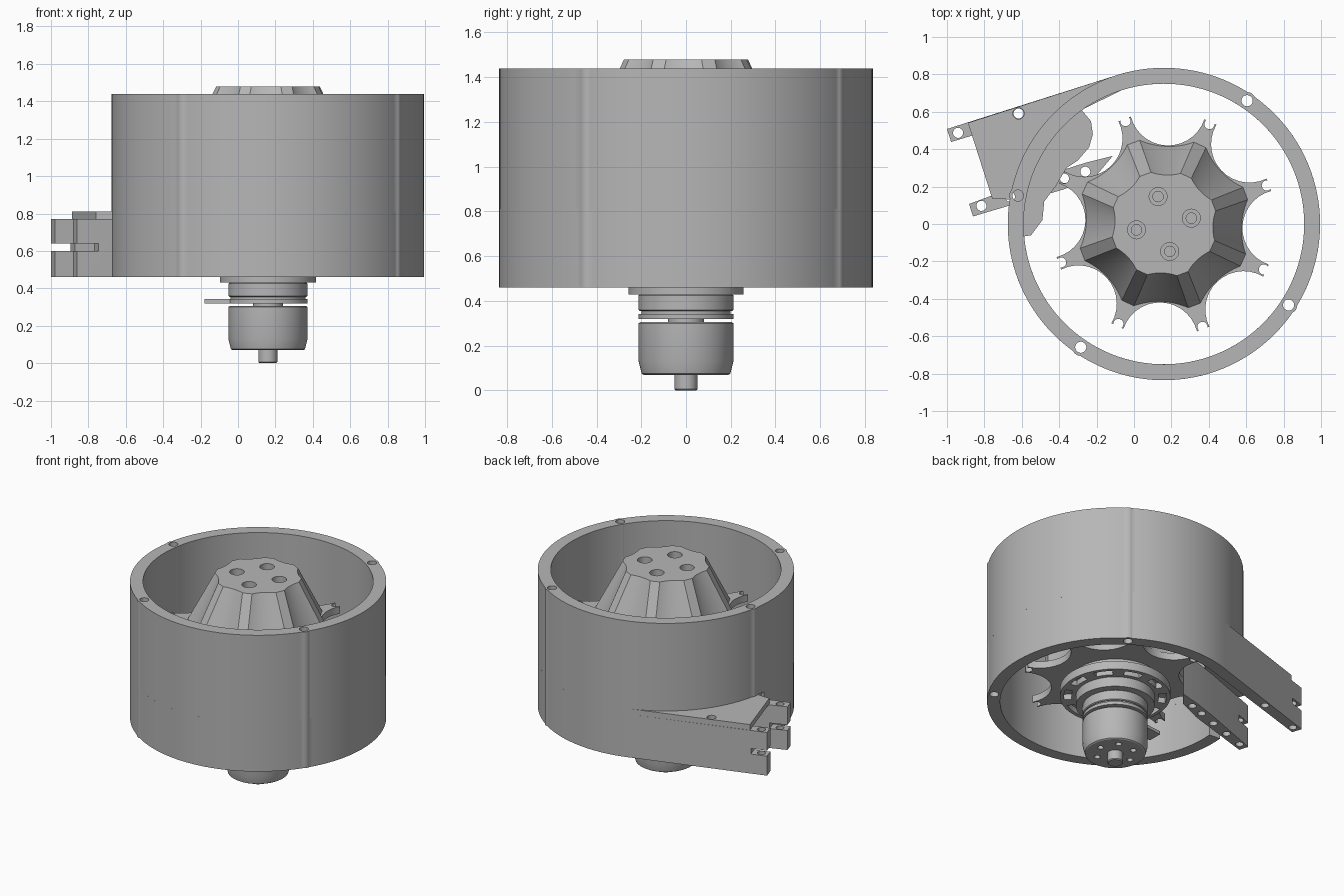
import bpy, bmesh
from math import sin, cos, atan2, radians, pi, hypot

cube = bpy.data.objects.get("Cube")
if cube:
    bpy.data.objects.remove(cube)

grey = bpy.data.materials.new("plain grey")
grey.use_nodes = True
grey.diffuse_color = (0.47, 0.47, 0.47, 1)
grey.node_tree.nodes["Principled BSDF"].inputs["Base Color"].default_value = (0.47, 0.47, 0.47, 1)

CX = 0.16  # axis of the housing and motor


def loft(name, layers):
    """Solid through a stack of (z, outline) layers with equal point counts."""
    bm = bmesh.new()
    rows = [[bm.verts.new((x, y, z)) for x, y in pts] for z, pts in layers]
    n = len(rows[0])
    bm.faces.new(rows[0][::-1])
    bm.faces.new(rows[-1])
    for a, b in zip(rows, rows[1:]):
        for i in range(n):
            j = (i + 1) % n
            bm.faces.new((a[i], a[j], b[j], b[i]))
    bmesh.ops.recalc_face_normals(bm, faces=bm.faces)
    mesh = bpy.data.meshes.new(name)
    bm.to_mesh(mesh)
    bm.free()
    mesh.materials.append(grey)
    ob = bpy.data.objects.new(name, mesh)
    bpy.context.collection.objects.link(ob)
    return ob


def prism(name, pts, z0, z1):
    return loft(name, [(z0, pts), (z1, pts)])


def circle(r, x=CX, y=0, n=32):
    return [(x + r * cos(2 * pi * i / n), y + r * sin(2 * pi * i / n)) for i in range(n)]


def polar(r, deg):
    return CX + r * cos(radians(deg)), r * sin(radians(deg))


def lathe(name, profile, n=64):
    return loft(name, [(z, circle(r, n=n)) for r, z in profile])


def combine(ob, tools, op='DIFFERENCE'):
    """Apply boolean tools one after the other and remove them."""
    for tool in tools:
        tool.hide_render = True
        mod = ob.modifiers.new("cut", 'BOOLEAN')
        mod.operation, mod.object, mod.solver = op, tool, 'EXACT'
        bpy.context.view_layer.objects.active = ob
        bpy.ops.object.modifier_apply(modifier=mod.name)
        bpy.data.objects.remove(tool)
    return ob


def drill(ob, spots, r, z0=-1, z1=3):
    return combine(ob, [prism("drill", circle(r, x, y, 20), z0, z1) for x, y in spots])


def duct(u, n):
    """Outlet frame: u runs out along the duct, n across it."""
    return CX - 0.952 * u - 0.305 * n, -0.305 * u + 0.952 * n


def star(tip, half, valley, steps=14):
    """Eight lobes with straight tips and round scallops between them."""
    s = radians(22.5)
    px, py = tip * cos(s) - half * sin(s), tip * sin(s) - half * cos(s)
    c = (px * px + py * py - valley ** 2) / (2 * (px - valley))
    rho, a = c - valley, atan2(py, c - px)
    pts = []
    for k in range(8):
        mid = radians(20.5 + 45 * k) + s
        for i in range(steps + 1):
            t = -a + 2 * a * i / steps
            x, y = c - rho * cos(t), rho * sin(t)
            pts.append((CX + x * cos(mid) - y * sin(mid), x * sin(mid) + y * cos(mid)))
    return pts


# Housing: full upper ring, lower ring open at the outlet
ring_spots = [polar(0.795, a) for a in (56, -33, 236, 169)]


def bosses(count, z0, z1):
    return [prism("boss", circle(0.046, x, y), z0, z1) for x, y in ring_spots[:count]]


upper = prism("upper_housing_ring", circle(0.835, n=128), 0.81, 1.44)
combine(upper, [prism("bore", circle(0.75, n=128), 0, 2)])
combine(upper, bosses(4, 0.81, 1.44), 'UNION')
drill(upper, ring_spots, 0.03)

arc = [-185 + i * (292.8 / 100) for i in range(101)]
wall = [polar(0.835, a) for a in arc] + [polar(0.75, a) for a in reversed(arc)]
lower = prism("lower_housing_ring", wall, 0.46, 0.81)
combine(lower, bosses(3, 0.46, 0.81), 'UNION')
drill(lower, ring_spots[:3], 0.03)

# Outlet walls with slotted end tabs
hole_outer, hole_inner = duct(0.9, 0.80), duct(0.9, 0.39)
corner_hole, plate_hole = duct(0.56, 0.80), ring_spots[3]
outer = prism("outer_outlet_wall", [duct(0, 0.75), duct(0.95, 0.765), duct(0.95, 0.838),
                                    duct(0, 0.835)], 0.46, 0.77)
inner = prism("inner_outlet_wall", [duct(0.15, 0.43), duct(0.26, 0.36), duct(0.45, 0.34),
                                    duct(0.96, 0.35), duct(0.96, 0.42), duct(0.5, 0.44),
                                    duct(0.3, 0.44)], 0.46, 0.77)
for ob, n, spots in ((outer, 0.8, [hole_outer, corner_hole]),
                     (inner, 0.39, [hole_inner, duct(0.74, 0.39), duct(0.58, 0.39),
                                    duct(0.43, 0.395), duct(0.315, 0.395)])):
    slot = [duct(0.84, n - 0.1), duct(1.1, n - 0.1), duct(1.1, n + 0.1), duct(0.84, n + 0.1)]
    combine(ob, [prism("slot", slot, 0.60, 0.64)])
    drill(ob, spots, 0.027)

# Cover plate over the outlet
plate = prism("outlet_cover_plate", [
    duct(0.833, 0.835), duct(0.833, 0.41), (-0.64, 0.13), (-0.66, 0.0), (-0.61, -0.07),
    (-0.55, -0.06), (-0.49, 0.02), (-0.48, 0.12), (-0.42, 0.2), (-0.36, 0.3), (-0.3, 0.34),
    (-0.24, 0.41), (-0.22, 0.48), (-0.23, 0.55), (-0.28, 0.61), duct(0, 0.75),
    duct(0, 0.835)], 0.77, 0.81)
drill(plate, [corner_hole, plate_hole], 0.03)

# Scalloped hub: cone, body and two flanges with eight drilled legs
leg_spots = [polar(0.587, 20.5 + 45 * k) for k in range(8)]
cone = loft("hub_cone", [(1.13, star(0.5, 0.05, 0.415)), (1.48, star(0.315, 0.045, 0.262))])
top_spots = [polar(0.15, a) for a in (12, 102, 192, 282)]
drill(cone, top_spots, 0.048, 1.43, 2)
drill(cone, top_spots, 0.028, 1.3, 2)
prism("hub_body", star(0.5, 0.05, 0.415), 0.66, 1.08)
for name, z0, z1 in (("upper_hub_flange", 1.08, 1.13), ("lower_hub_flange", 0.61, 0.66)):
    drill(prism(name, star(0.635, 0.05, 0.42), z0, z1), leg_spots, 0.027)

# Motor mount disc with slots around it
mount = lathe("motor_mount_disc", [(0.36, 0.5), (0.36, 0.56)])
slots = []
for k in range(10):
    a = [36 * k + d for d in (-11, -5, 0, 5, 11)]
    ring = [polar(0.335, d) for d in a] + [polar(0.285, d) for d in reversed(a)]
    slots.append(prism("slot", ring, 0.4, 0.54))
combine(mount, slots)
lathe("mount_core", [(0.3, 0.56), (0.3, 0.62)])
lathe("mount_collar", [(0.257, 0.43), (0.257, 0.5)])

# Motor: collar stack, anti-rotation tab, can and shaft
lathe("motor_upper_can", [(0.205, 0.355), (0.212, 0.36), (0.212, 0.425), (0.205, 0.43)])
lathe("motor_groove", [(0.2, 0.34), (0.2, 0.355)])
lathe("motor_plate", [(0.212, 0.32), (0.212, 0.342)])
prism("motor_plate_tab", [(-0.18, -0.05), (0.1, -0.08), (0.1, 0.08), (-0.18, 0.05)], 0.32, 0.342)
lathe("motor_neck", [(0.08, 0.3), (0.08, 0.33)])
can = lathe("motor_can", [(0.19, 0.07), (0.198, 0.075), (0.212, 0.13), (0.212, 0.3), (0.205, 0.305)])
drill(can, [polar(0.125, 60 * k) for k in range(6)], 0.02, 0, 0.11)
lathe("motor_shaft", [(0.045, 0.0), (0.051, 0.006), (0.051, 0.08)])

# Smooth shading with sharp edges kept
bpy.ops.object.select_all(action='DESELECT')
for ob in bpy.context.collection.objects:
    if ob.type == 'MESH' and ob.data.materials and ob.data.materials[0] == grey:
        ob.select_set(True)
        bpy.context.view_layer.objects.active = ob
bpy.ops.object.shade_smooth_by_angle(angle=radians(30))
